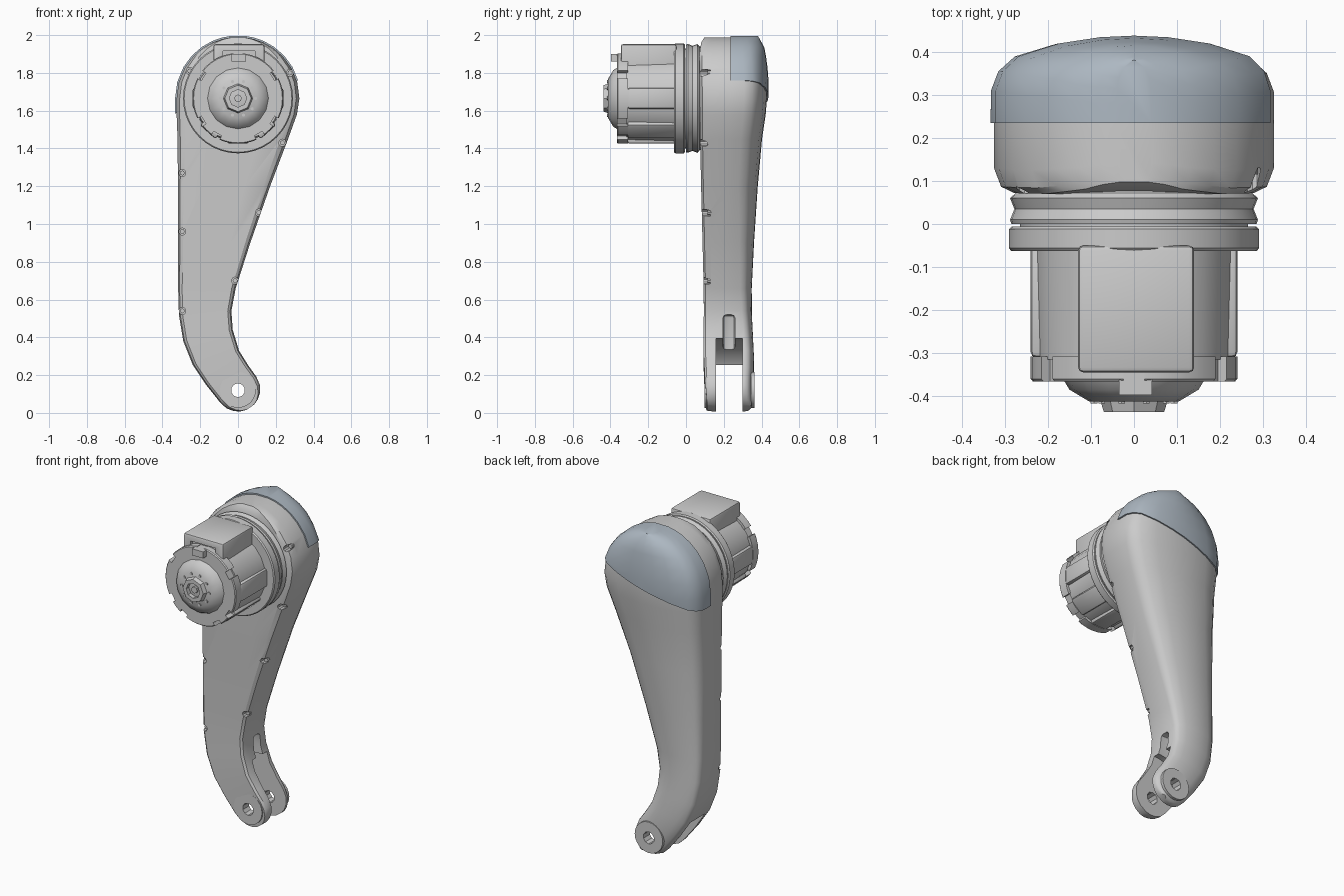
import bpy, bmesh, math
from mathutils import Vector, Matrix

if "Cube" in bpy.data.objects:
    bpy.data.objects.remove(bpy.data.objects["Cube"])

CZ = 1.665  # height of the motor axis


def finish(name, bm, angle=32):
    bmesh.ops.recalc_face_normals(bm, faces=bm.faces)
    me = bpy.data.meshes.new(name)
    bm.to_mesh(me)
    bm.free()
    ob = bpy.data.objects.new(name, me)
    bpy.context.collection.objects.link(ob)
    smooth(ob, angle)
    return ob


def smooth(ob, angle=32):
    bpy.ops.object.select_all(action='DESELECT')
    ob.select_set(True)
    bpy.context.view_layer.objects.active = ob
    bpy.ops.object.shade_smooth_by_angle(angle=math.radians(angle))


def loft(name, rings, angle=32):
    bm = bmesh.new()
    vs = [[bm.verts.new(p) for p in r] for r in rings]
    n = len(rings[0])
    for a, b in zip(vs, vs[1:]):
        for i in range(n):
            bm.faces.new((a[i], a[(i + 1) % n], b[(i + 1) % n], b[i]))
    bm.faces.new(vs[0])
    bm.faces.new(vs[-1])
    return finish(name, bm, angle)


def lathe(name, profile, seg=32, x=0, z=CZ):
    # profile is (radius, y) around an axis parallel to y
    ring = lambda r, y: [(x + r * math.sin(2 * math.pi * i / seg), y,
                          z + r * math.cos(2 * math.pi * i / seg)) for i in range(seg)]
    return loft(name, [ring(r, y) for r, y in profile])


def box(name, lo, hi, spin=0, bevel=0):
    # spin turns the box about the motor axis
    lo, hi = Vector(lo), Vector(hi)
    bm = bmesh.new()
    bmesh.ops.create_cube(bm, size=1)
    bmesh.ops.scale(bm, vec=hi - lo, verts=bm.verts)
    bmesh.ops.translate(bm, vec=(lo + hi) / 2, verts=bm.verts)
    if bevel:
        bmesh.ops.bevel(bm, geom=bm.edges[:], offset=bevel, segments=2, affect='EDGES', profile=0.5)
    bmesh.ops.rotate(bm, cent=(0, 0, CZ), matrix=Matrix.Rotation(spin, 3, 'Y'), verts=bm.verts)
    return finish(name, bm)


def cut(ob, cutters):
    for c in cutters:
        c.hide_render = True
        m = ob.modifiers.new("cut", 'BOOLEAN')
        m.operation, m.solver, m.object = 'DIFFERENCE', 'EXACT', c
    dg = bpy.context.evaluated_depsgraph_get()
    me = bpy.data.meshes.new_from_object(ob.evaluated_get(dg))
    ob.modifiers.clear()
    ob.data = me
    for c in cutters:
        bpy.data.objects.remove(c)
    smooth(ob)


def interp(table, t):
    for (a, va), (b, vb) in zip(table, table[1:]):
        if t <= b:
            return va + (vb - va) * max(0, (t - a) / (b - a))
    return table[-1][1]


# Arm shape: left and right outline points, rounded at foot and head
FRONT = [(0, .115), (.12, .1), (.3, .092), (.6, .095), (1.4, .075), (1.9, .07), (1.96, .08), (2, .105)]
BACK = [(0, .345), (.25, .362), (.6, .345), (1, .365), (1.4, .395), (1.6, .425),
        (1.72, .432), (1.85, .422), (1.93, .408), (2, .37)]
stations = []
c, d, p, r = Vector((0, .125)), Vector((-.57, .82)), Vector((.82, .57)), .118
for t in (-.98, -.88, -.7, -.4, 0):
    w = p * r * math.sqrt(1 - t * t)
    stations.append((*(c + d * r * t - w), *(c + d * r * t + w)))
stations += [(-.17, .15, .055, .25), (-.24, .255, .005, .33), (-.29, .38, -.028, .44),
             (-.313, .52, -.035, .54), (-.317, .66, -.012, .66), (-.317, .9, .065, .9),
             (-.318, 1.2, .17, 1.2), (-.32, 1.45, .265, 1.45), (-.325, 1.58, .312, 1.58)]
for a in (0, 15, 30, 43, 55, 66, 75, 83):
    hw, z = .325 * math.cos(math.radians(a)), CZ + .325 * math.sin(math.radians(a))
    stations.append((-hw, z, hw, z))

half = [(.45, 0), (.86, 0), (.95, .04), (1, .16), (1, .45), (1, .66), (.95, .78), (.84, .87), (.55, .95), (.25, .99)]
section = [(0, 0)] + half + [(0, 1)] + [(-u, v) for u, v in reversed(half)]


def arm_shape(name):
    rings = []
    for lx, lz, rx, rz in stations:
        zm = (lz + rz) / 2
        yf, yb = interp(FRONT, zm), interp(BACK, zm)
        flat = interp([(.3, .5), (1.2, 1)], zm)  # back is flatter near the foot
        ring = []
        for u, v in section:
            if v > .5:
                v = 1 - (1 - v) * flat
            k = (u + 1) / 2
            ring.append((lx + (rx - lx) * k, yf + (yb - yf) * v, lz + (rz - lz) * k))
        rings.append(ring)
    return loft(name, rings, 40)


# Head cap: slightly inflated arm head, sliced at the seam
cap = arm_shape("head_cap")
bm = bmesh.new()
bm.from_mesh(cap.data)
bm.normal_update()
for v, n in [(v, v.normal.copy()) for v in bm.verts]:
    v.co += n * .008
for co, no in (((0, .235, 0), (0, 1, 0)), ((0, 0, 1.675), (-.27, 0, 1))):
    res = bmesh.ops.bisect_plane(bm, geom=bm.verts[:] + bm.edges[:] + bm.faces[:],
                                 plane_co=co, plane_no=no, clear_inner=True)
    bmesh.ops.holes_fill(bm, edges=[e for e in bm.edges if e.is_boundary])
bm.to_mesh(cap.data)
bm.free()
smooth(cap, 40)
mat = bpy.data.materials.new("cap_blue_grey")
mat.diffuse_color = (.42, .48, .54, 1)
mat.use_nodes = True
mat.node_tree.nodes["Principled BSDF"].inputs["Base Color"].default_value = mat.diffuse_color
cap.data.materials.append(mat)

# Arm with fork gap, side slot, pin hole and screw pockets
arm = arm_shape("arm")
cutters = [lathe("fork_gap", [(.275, .158), (.275, .3)], 32, 0, .12),
           box("side_slot", (-.17, .195, .3), (.2, .26, .52), 0, .02),
           lathe("pin_hole", [(.037, -.1), (.037, .6)], 10, 0, .12)]
screws = [(-.295, 1.27), (-.295, .96), (-.295, .54), (.11, 1.06), (-.015, .7),
          (.235, 1.43), (.275, 1.8), (-.255, 1.81)]
cutters += [lathe("pocket", [(.019, 0), (.019, .13)], 10, x, z) for x, z in screws]
cut(arm, cutters)
for x, z in screws:
    lathe("screw", [(.013, .115), (.013, .135)], 8, x, z)

# Flat pin washers on both fork prongs
for name, y0, y1 in (("front_pin_washer", .097, .115), ("back_pin_washer", .345, .362)):
    w = lathe(name, [(.095, y0), (.095, y1)], 24, 0, .122)
    cut(w, [lathe("hole", [(.037, -.1), (.037, .6)], 10, 0, .12)])

# Collar: two rings with a narrow groove between
lathe("rear_collar", [(.27, .1), (.275, .072), (.288, .06), (.278, .035), (.288, .01), (.285, 0)], 40)
lathe("collar_core", [(.265, .01), (.265, -.02)], 40)
lathe("front_collar", [(.284, -.006), (.291, -.012), (.291, -.056), (.285, -.063)], 40)

# Motor housing with ribs and a raised top block
lathe("motor_housing", [(.232, -.05), (.225, -.315)], 24)
for a in (90, 138, 180, 222, 270):
    box("motor_rib", (-.055, -.31, CZ + .15), (.055, -.05, CZ + .24), math.radians(a), .012)
block = box("top_block", (-.13, -.345, CZ + .1), (.14, -.05, CZ + .287), 0, .012)
cut(block, [box("clip_recess", (-.08, -.4, CZ + .2), (.09, -.325, CZ + .25))])
box("clip", (-.035, -.398, CZ + .195), (.042, -.32, CZ + .235))
box("clip_bar", (-.075, -.352, CZ + .2), (.085, -.32, CZ + .22))

# Notched end flange
flange = lathe("end_flange", [(.24, -.308), (.24, -.36), (.235, -.366)], 40)
cut(flange, [box("notch", (-.024, -.4, CZ + .215), (.024, -.3, CZ + .3), math.radians(a))
             for a in (0, 58, 122, 150, 210, 238, 302)])

# Faceted nose cone, hub with octagonal socket, and ring of bolts
lathe("nose_cone", [(.165, -.36), (.15, -.385), (.105, -.412)], 16)
lathe("hub", [(.08, -.405), (.07, -.437), (.046, -.437), (.046, -.39)], 8)
lathe("hub_core", [(.02, -.385), (.02, -.425)], 8)
for i in range(10):
    a = 2 * math.pi * (i + .5) / 10
    lathe("hub_bolt", [(.009, -.4), (.009, -.417)], 6, .093 * math.sin(a), CZ + .093 * math.cos(a))
